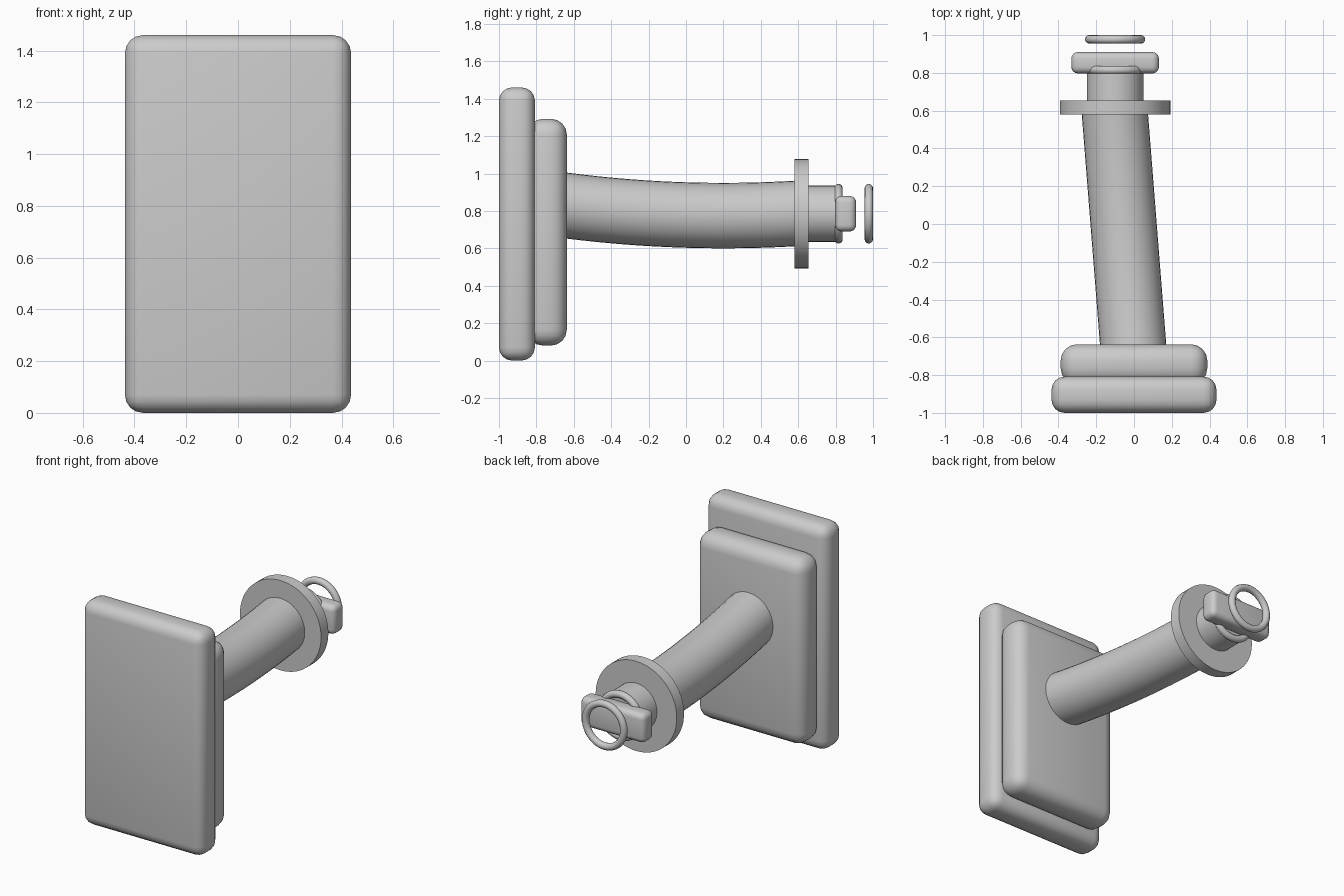
import bpy
from math import pi, radians

if "Cube" in bpy.data.objects:
    bpy.data.objects.remove(bpy.data.objects["Cube"])

CX, CZ = -0.10, 0.785  # axis of the outer end parts


def smooth(obj):
    bpy.ops.object.select_all(action='DESELECT')
    obj.select_set(True)
    bpy.context.view_layer.objects.active = obj
    bpy.ops.object.shade_smooth_by_angle(angle=radians(35))


def rounded_box(name, lo, hi, radius):
    bpy.ops.mesh.primitive_cube_add(
        size=1, location=[(a + b) / 2 for a, b in zip(lo, hi)])
    obj = bpy.context.object
    obj.name = name
    obj.scale = [b - a for a, b in zip(lo, hi)]
    bpy.ops.object.transform_apply(location=False, rotation=False, scale=True)
    bev = obj.modifiers.new("round", 'BEVEL')
    bev.width = radius
    bev.segments = 4
    bpy.ops.object.modifier_apply(modifier="round")
    smooth(obj)
    return obj


def disc(name, radius, y0, y1):
    bpy.ops.mesh.primitive_cylinder_add(
        vertices=64, radius=radius, depth=y1 - y0,
        location=(CX, (y0 + y1) / 2, CZ), rotation=(pi / 2, 0, 0))
    obj = bpy.context.object
    obj.name = name
    smooth(obj)


def ring(name, y):
    bpy.ops.mesh.primitive_torus_add(
        major_radius=0.137, minor_radius=0.0225, major_segments=48,
        minor_segments=12, location=(CX, y, CZ), rotation=(pi / 2, 0, 0))
    obj = bpy.context.object
    obj.name = name
    smooth(obj)


# Stacked plates
rounded_box("front_plate", (-0.437, -1.0, 0.0), (0.437, -0.808, 1.46), 0.07)
rounded_box("back_plate", (-0.388, -0.85, 0.08), (0.388, -0.637, 1.292), 0.085)

# Gently bent arm, swept along a shallow arc
curve = bpy.data.curves.new("arm_path", 'CURVE')
curve.dimensions = '3D'
curve.bevel_depth = 0.175
curve.bevel_resolution = 14
curve.use_fill_caps = True
spline = curve.splines.new('POLY')
N = 24
spline.points.add(N)
for i, p in enumerate(spline.points):
    y = -0.70 + 1.31 * i / N
    p.co = (-0.005 - 0.079 * (y + 0.635), y, 0.775 + 0.076 * (y - 0.2) ** 2, 1)
path = bpy.data.objects.new("arm_path", curve)
bpy.context.collection.objects.link(path)
mesh = bpy.data.meshes.new_from_object(
    path.evaluated_get(bpy.context.evaluated_depsgraph_get()))
bpy.data.objects.remove(path)
arm = bpy.data.objects.new("arm", mesh)
bpy.context.collection.objects.link(arm)
smooth(arm)

# Flange, neck, rings and cross bar at the far end
disc("flange", 0.292, 0.58, 0.655)
disc("neck", 0.15, 0.62, 0.815)
ring("neck_ring", 0.815)
ring("end_ring", 0.9775)
rounded_box("cross_bar", (CX - 0.232, 0.797, CZ - 0.095),
            (CX + 0.232, 0.91, CZ + 0.095), 0.035)
